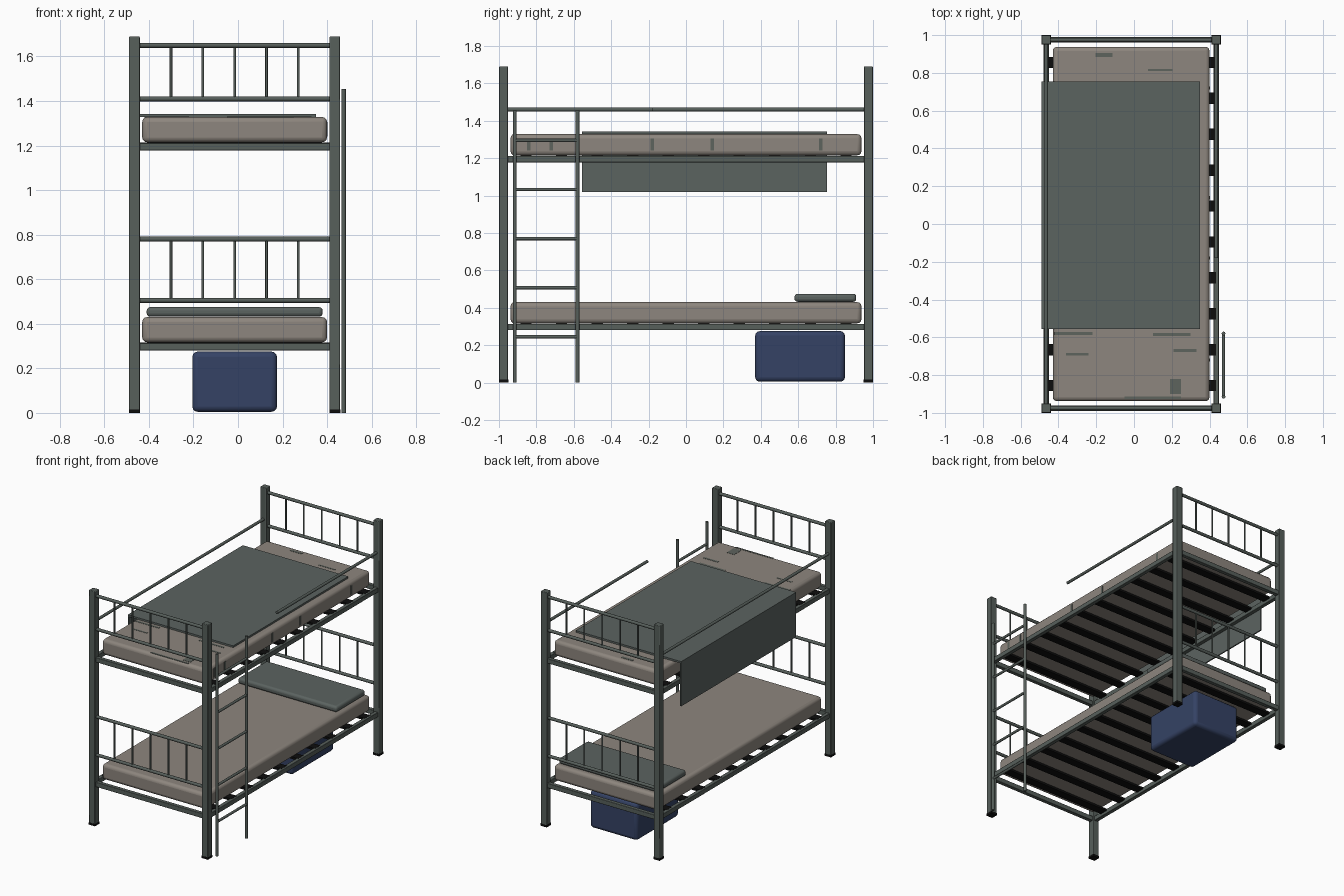
import bpy
import math
from mathutils import Vector

cube = bpy.data.objects.get("Cube")
if cube:
    bpy.data.objects.remove(cube, do_unlink=True)


def material(name, rgb):
    m = bpy.data.materials.new(name)
    m.use_nodes = True
    m.diffuse_color = (*rgb, 1)
    m.node_tree.nodes["Principled BSDF"].inputs["Base Color"].default_value = (*rgb, 1)
    return m


FRAME = material("grey green steel", (0.095, 0.115, 0.105))
FABRIC = material("mattress taupe", (0.27, 0.24, 0.21))
BLANKET = material("blanket grey", (0.105, 0.125, 0.118))
NAVY = material("navy case", (0.035, 0.055, 0.13))
BLACK = material("black rubber", (0.004, 0.004, 0.004))
STAIN = material("worn patch grey", (0.11, 0.125, 0.11))


def finish(obj, name, mat):
    obj.name = name
    obj.data.materials.append(mat)
    return obj


def box(name, mat, x, y, z, bevel=0.0, segments=2):
    """Box spanning the given (low, high) range on each axis."""
    bpy.ops.mesh.primitive_cube_add(size=1, location=[(a + b) / 2 for a, b in (x, y, z)])
    obj = finish(bpy.context.object, name, mat)
    obj.scale = [b - a for a, b in (x, y, z)]
    bpy.ops.object.transform_apply(location=False, rotation=False, scale=True)
    if bevel:
        mod = obj.modifiers.new("Rounded edges", "BEVEL")
        mod.width = bevel
        mod.segments = segments
        bpy.ops.object.shade_smooth_by_angle(angle=math.radians(40))
    return obj


def tube(name, start, end, radius):
    a, b = Vector(start), Vector(end)
    bpy.ops.mesh.primitive_cylinder_add(vertices=12, radius=radius, depth=(b - a).length,
                                        location=(a + b) / 2)
    obj = finish(bpy.context.object, name, FRAME)
    obj.rotation_euler = (b - a).to_track_quat("Z", "Y").to_euler()
    bpy.ops.object.shade_smooth_by_angle(angle=math.radians(40))


def around(c, half):
    return (c - half, c + half)


LEFT, RIGHT, END = 0.435, -0.465, 0.975
MID = (LEFT + RIGHT) / 2

# Corner posts with rubber feet
for x in (LEFT, RIGHT):
    for y in (-END, END):
        box("post", FRAME, around(x, 0.024), around(y, 0.024), (0.012, 1.69), 0.004)
        box("post_foot", BLACK, around(x, 0.025), around(y, 0.025), (0, 0.016))

# Two bunks: rails, slats, mattress and barred ends
for level, base, bar_low, bar_high in (("lower", 0.28, 0.505, 0.78),
                                       ("upper", 1.178, 1.41, 1.65)):
    rail_z = (base, base + 0.034)
    for x in (LEFT, RIGHT):
        box(level + "_side_rail", FRAME, around(x, 0.014), (-END, END), rail_z, 0.003)
    for y in (-END, END):
        box(level + "_end_rail", FRAME, (RIGHT, LEFT), around(y, 0.014), rail_z, 0.003)
        for z in (bar_low, bar_high):
            tube(level + "_end_bar", (RIGHT, y, z), (LEFT, y, z), 0.011)
        for i in range(-2, 3):
            x = MID + i * 0.143
            tube(level + "_baluster", (x, y, bar_low), (x, y, bar_high), 0.006)
    for i in range(10):
        box(level + "_slat", BLACK, (RIGHT, LEFT), around((i - 4.5) * 0.19, 0.03),
            (base + 0.02, base + 0.035))
    box(level + "_mattress", FABRIC, (-0.43, 0.40), (-0.938, 0.938),
        (base + 0.037, base + 0.15), 0.022, 3)

# Guard rails along the upper bunk
tube("right_guard_rail", (RIGHT, -END, 1.46), (RIGHT, END, 1.46), 0.01)
tube("left_guard_rail", (LEFT, -0.18, 1.46), (LEFT, END, 1.46), 0.01)

# Ladder
for y in (-0.915, -0.58):
    tube("ladder_upright", (0.474, y, 0), (0.474, y, 1.455), 0.01)
for i in range(5):
    z = 0.245 + i * 0.2625
    tube("ladder_rung", (0.474, -0.915, z), (0.474, -0.58, z), 0.009)

# Blanket draped over one side, pillow, and stored case
box("blanket_top", BLANKET, (-0.488, 0.35), (-0.555, 0.755), (1.329, 1.342))
box("blanket_drape", BLANKET, (-0.49, -0.481), (-0.555, 0.755), (1.02, 1.342))
box("pillow", BLANKET, (-0.41, 0.38), (0.58, 0.91), (0.432, 0.475), 0.016, 3)
box("storage_case", NAVY, (-0.205, 0.175), (0.37, 0.85), (0.005, 0.275), 0.024, 3)

# Worn patches on the upper mattress: top, then ladder side
for x, y, w, d in ((-0.32, -0.58, 0.2, 0.016), (0.2, -0.585, 0.2, 0.016),
                   (-0.3, -0.69, 0.12, 0.012), (0.27, -0.67, 0.12, 0.016),
                   (0.22, -0.86, 0.06, 0.08), (0.1, -0.92, 0.3, 0.014),
                   (-0.16, 0.895, 0.09, 0.02), (0.14, 0.815, 0.13, 0.012)):
    box("top_patch", STAIN, around(x, w / 2), around(y, d / 2), (1.327, 1.3295))
for y in (-0.84, -0.72, -0.18, 0.14, 0.72):
    box("side_patch", STAIN, (0.398, 0.4015), around(y, 0.009), (1.24, 1.305))
